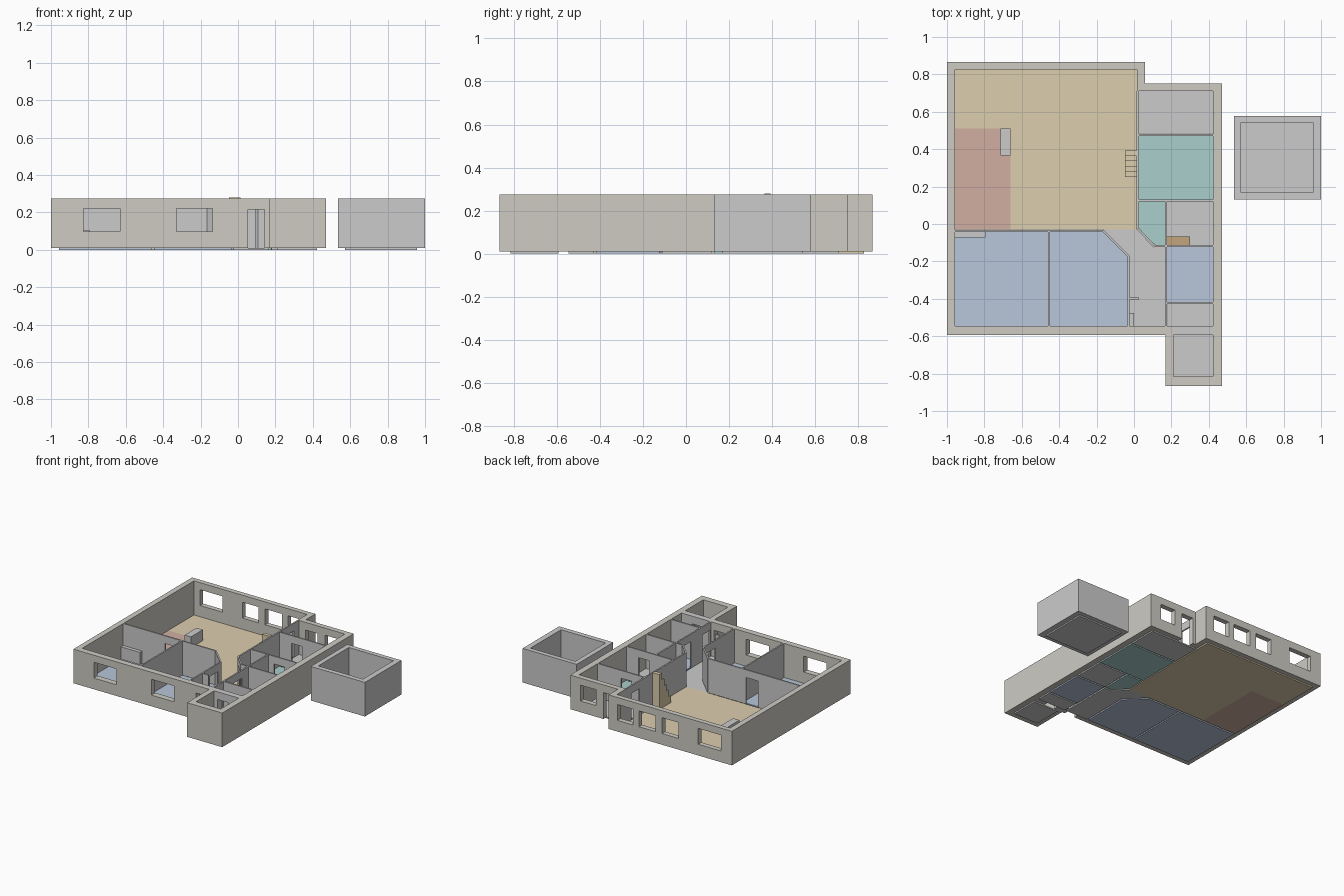
import bpy, bmesh
from mathutils import Vector

if "Cube" in bpy.data.objects:
    bpy.data.objects.remove(bpy.data.objects["Cube"])

H0, H1, DOOR = 0.01, 0.275, 0.215   # wall base, wall top, door head


def mat(name, rgb):
    m = bpy.data.materials.new(name)
    m.diffuse_color = (*rgb, 1)
    m.use_nodes = True
    m.node_tree.nodes["Principled BSDF"].inputs["Base Color"].default_value = m.diffuse_color
    return m


STONE = mat("outer_wall_grey", (0.62, 0.60, 0.55))
TAN = mat("wood_floor", (0.72, 0.62, 0.42))
RED = mat("red_tile", (0.64, 0.43, 0.36))
BLUE = mat("blue_carpet", (0.48, 0.57, 0.70))
TEAL = mat("teal_tile", (0.40, 0.62, 0.60))
BROWN = mat("brown_wood", (0.55, 0.38, 0.20))


def finish(bm, name, m=None):
    bmesh.ops.recalc_face_normals(bm, faces=bm.faces)
    me = bpy.data.meshes.new(name)
    bm.to_mesh(me)
    bm.free()
    ob = bpy.data.objects.new(name, me)
    bpy.context.collection.objects.link(ob)
    if m:
        me.materials.append(m)
    return ob


def add_prism(bm, pts, z0, z1):
    n = len(pts)
    lo = [bm.verts.new((x, y, z0)) for x, y in pts]
    hi = [bm.verts.new((x, y, z1)) for x, y in pts]
    bm.faces.new(lo)
    bm.faces.new(hi)
    for i in range(n):
        j = (i + 1) % n
        bm.faces.new((lo[i], lo[j], hi[j], hi[i]))


def prism(name, pts, z0, z1, m=None):
    bm = bmesh.new()
    add_prism(bm, pts, z0, z1)
    return finish(bm, name, m)


def rect(x0, x1, y0, y1):
    return [(x0, y0), (x1, y0), (x1, y1), (x0, y1)]


def ring(name, outer, inner, m=None):
    """Open-topped wall shell between two matching outlines."""
    bm = bmesh.new()
    L = [[bm.verts.new((x, y, z)) for x, y in p]
         for p, z in ((outer, H0), (outer, H1), (inner, H1), (inner, H0))]
    n = len(outer)
    for k in range(4):
        a, b = L[k], L[(k + 1) % 4]
        for i in range(n):
            j = (i + 1) % n
            bm.faces.new((a[i], a[j], b[j], b[i]))
    return finish(bm, name, m)


def partition(name, p, q, doors=(), t=0.011):
    """Straight inner wall; doors are (start, end) distances along it."""
    p, q = Vector(p), Vector(q)
    d = (q - p).normalized()
    s = Vector((-d.y, d.x)) * t / 2
    bm = bmesh.new()

    def piece(a, b, z0):
        a, b = p + d * a, p + d * b
        add_prism(bm, [tuple(v) for v in (a - s, b - s, b + s, a + s)], z0, H1)
    at = 0
    for a, b in doors:
        piece(at, a, H0)
        piece(a, b, DOOR)
        at = b
    piece(at, (q - p).length, H0)
    return finish(bm, name)


# outer walls with window and door openings
outer = [(-1, .865), (.06, .865), (.06, .75), (.47, .75), (.47, -.865), (.168, -.865), (.168, -.593), (-1, -.593)]
inner = [(-.957, .826), (.016, .826), (.016, .71), (.422, .71), (.422, -.815), (.21, -.815), (.21, -.546), (-.957, -.546)]
shell = ring("outer_walls", outer, inner, STONE)
bm = bmesh.new()
for x0, x1 in ((-.15, -.015), (-.345, -.2), (-.54, -.4), (-.905, -.71)):
    add_prism(bm, rect(x0, x1, .80, .9), .097, .22)
for x0, x1 in ((-.825, -.63), (-.33, -.135)):
    add_prism(bm, rect(x0, x1, -.62, -.52), .097, .22)
add_prism(bm, rect(.25, .38, .69, .78), .097, .22)
add_prism(bm, rect(.085, .185, .69, .735 + .04), -.05, DOOR)
add_prism(bm, rect(.053, .143, -.62, -.52), -.05, DOOR)
cutter = finish(bm, "opening_cutter")
cutter.hide_render = True
mod = shell.modifiers.new("openings", 'BOOLEAN')
mod.object, mod.operation, mod.solver = cutter, 'DIFFERENCE', 'EXACT'
dg = bpy.context.evaluated_depsgraph_get()
cut = bpy.data.meshes.new_from_object(shell.evaluated_get(dg))
shell.modifiers.clear()
shell.data = cut
bpy.data.objects.remove(cutter)

# inner partitions
for name, p, q, doors in (
    ("bedroom_back_wall", (-.957, -.037), (-.165, -.037), [(.36, .465)]),
    ("bedroom_divider", (-.455, -.546), (-.455, -.042), []),
    ("hall_left_angle", (-.166, -.035), (-.03, -.171), []),
    ("hall_left_wall", (-.03, -.169), (-.03, -.546), [(.04, .14)]),
    ("living_right_wall", (.02, .71), (.02, -.028), [(.06, .16)]),
    ("hall_right_angle", (.02, -.026), (.11, -.118), [(.02, .11)]),
    ("bath_corridor_wall", (.108, -.118), (.422, -.118), []),
    ("hall_right_wall", (.171, .12), (.171, -.546), [(.32, .42), (.56, .65)]),
    ("bath_front_wall", (.025, .125), (.422, .125), [(.2, .29)]),
    ("bath_back_wall", (.025, .477), (.422, .477), [(.105, .195)]),
    ("small_room_wall", (.176, -.422), (.422, -.422), []),
    ("hall_stub_wall", (-.025, -.398), (.027, -.398), []),
):
    partition(name, p, q, doors)
partition("store_wall", (.21, -.57), (.422, -.57), [(.03, .12)], t=.047)

# room floors
F = (0, H0)
for name, pts, m in (
    ("living_floor", [(.016, -.03), (.016, .826), (-.957, .826), (-.957, .51), (-.66, .51), (-.66, -.03)], TAN),
    ("kitchen_floor", rect(-.957, -.66, -.03, .51), RED),
    ("bedroom_floor", rect(-.957, -.46, -.546, -.043), BLUE),
    ("second_bedroom_floor", [(-.45, -.546), (-.036, -.546), (-.036, -.174), (-.168, -.043), (-.45, -.043)], BLUE),
    ("hall_floor", [(-.025, -.546), (.165, -.546), (.165, -.124), (.106, -.124), (.016, -.03), (-.163, -.03), (-.025, -.168)], None),
    ("utility_floor", rect(.025, .422, .483, .71), None),
    ("bath_floor", rect(.025, .422, .131, .471), TEAL),
    ("toilet_floor", [(.025, -.022), (.113, -.112), (.165, -.112), (.165, .119), (.025, .119)], TEAL),
    ("closet_floor", rect(.177, .422, -.112, .119), None),
    ("study_floor", rect(.177, .422, -.416, -.124), BLUE),
    ("small_room_floor", rect(.18, .422, -.546, -.428), None),
    ("store_floor", rect(.21, .422, -.815, -.593), None),
    ("outbuilding_floor", rect(.573, .957, .168, .542), None),
):
    prism(name, pts, *F, m)

# detached outbuilding
ring("outbuilding_walls", rect(.535, 1, .13, .578), rect(.573, .957, .168, .542))

# fixed furniture
prism("kitchen_island", rect(-.715, -.66, .365, .51), H0, .095)
prism("bedroom_cabinet", rect(-.957, -.795, -.071, -.043), H0, .105)
prism("hall_cabinet", rect(-.025, .0, -.546, -.475), H0, .105)
prism("closet_shelf", rect(.177, .30, -.112, -.066), H0, .105, BROWN)

# staircase climbing toward the back
bm = bmesh.new()
for i in range(5):
    y = .25 + i * .0285
    add_prism(bm, rect(-.048, .0145, y, y + .0285), H0, H0 + .054 * (i + 1))
finish(bm, "staircase", TAN)
